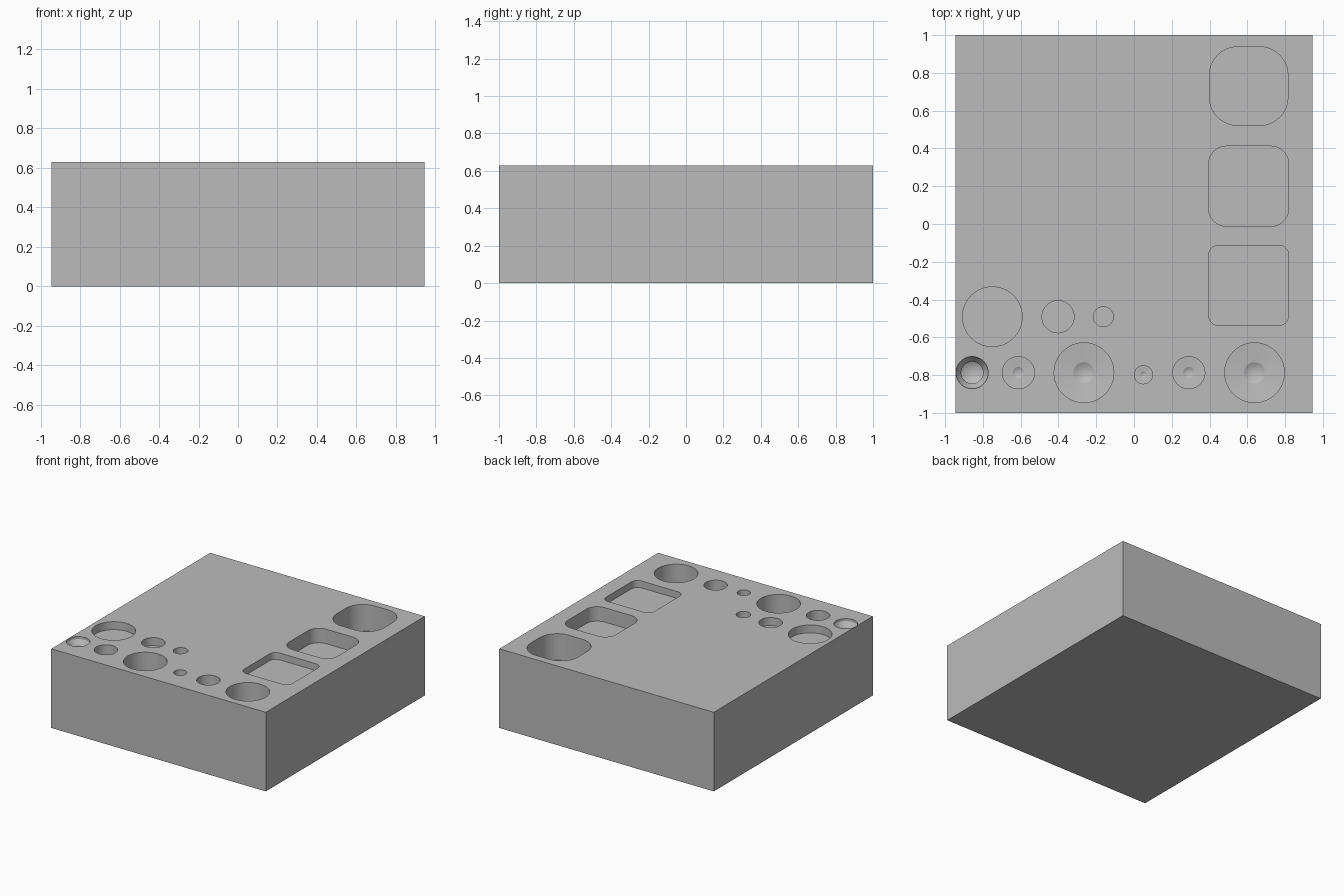
import bpy, bmesh, math

cube = bpy.data.objects.get("Cube")
if cube:
    bpy.data.objects.remove(cube, do_unlink=True)

TOP = 0.63
HALF_X, HALF_Y = 0.945, 1.0
SHALLOW, DEEP = 0.063, 0.25
ABOVE = 0.05

# One plain grey material
grey = bpy.data.materials.new("machined_grey")
grey.use_nodes = True
colour = (0.5, 0.5, 0.5, 1)
grey.diffuse_color = colour
grey.node_tree.nodes["Principled BSDF"].inputs["Base Color"].default_value = colour


def make_object(name, bm):
    bmesh.ops.recalc_face_normals(bm, faces=bm.faces)
    mesh = bpy.data.meshes.new(name)
    bm.to_mesh(mesh)
    bm.free()
    mesh.materials.append(grey)
    obj = bpy.data.objects.new(name, mesh)
    bpy.context.collection.objects.link(obj)
    return obj


def circle(radius, sides=48):
    return [(radius * math.cos(a), radius * math.sin(a))
            for a in (2 * math.pi * i / sides for i in range(sides))]


def rounded_square(half, radius, steps=10):
    points = []
    for corner in range(4):
        mid = math.pi / 4 + corner * math.pi / 2
        cx = math.copysign(half - radius, math.cos(mid))
        cy = math.copysign(half - radius, math.sin(mid))
        for i in range(steps + 1):
            a = corner * math.pi / 2 + i / steps * math.pi / 2
            points.append((cx + radius * math.cos(a), cy + radius * math.sin(a)))
    return points


def add_stack(bm, x, y, layers, tip=None):
    """Solid through stacked outlines (points, depth), with an optional point at the bottom."""
    rings = [[bm.verts.new((x + px, y + py, TOP - depth)) for px, py in pts]
             for pts, depth in layers]
    n = len(rings[0])
    bm.faces.new(rings[0])
    for upper, lower in zip(rings, rings[1:]):
        for i in range(n):
            j = (i + 1) % n
            bm.faces.new((upper[i], upper[j], lower[j], lower[i]))
    last = rings[-1]
    if tip is None:
        bm.faces.new(last)
    else:
        apex = bm.verts.new((x, y, TOP - tip))
        for i in range(n):
            bm.faces.new((last[i], last[(i + 1) % n], apex))


cuts = bmesh.new()

# Square pockets, deeper and rounder towards the back
for y, half, radius, depth in ((-0.325, 0.212, 0.053, 0.055),
                               (0.2, 0.212, 0.095, 0.115),
                               (0.73, 0.208, 0.15, 0.21)):
    outline = rounded_square(half, radius)
    add_stack(cuts, 0.607, y, [(outline, -ABOVE), (outline, depth)])

# Shallow flat-bottomed holes
for x, radius in ((-0.75, 0.158), (-0.402, 0.085), (-0.162, 0.053)):
    outline = circle(radius)
    add_stack(cuts, x, -0.491, [(outline, -ABOVE), (outline, SHALLOW)])

# Deep holes with a small drill point in the floor
for x, y, radius in ((-0.612, -0.787, 0.085), (-0.265, -0.787, 0.158),
                     (0.05, -0.798, 0.048), (0.29, -0.787, 0.085),
                     (0.638, -0.787, 0.158)):
    outline = circle(radius)
    add_stack(cuts, x, y, [(outline, -ABOVE), (outline, DEEP),
                           (circle(radius * 0.35), DEEP + radius * 0.06)],
              tip=DEEP + radius * 0.25)

# Countersunk hole
rim, bore = circle(0.085), circle(0.058)
add_stack(cuts, -0.857, -0.787, [(rim, -ABOVE), (rim, 0.02), (bore, 0.06), (bore, 0.15)],
          tip=0.185)

cutter = make_object("pocket_cutter", cuts)
cutter.hide_render = True

# Block
bm = bmesh.new()
bmesh.ops.create_cube(bm, size=1)
for v in bm.verts:
    v.co = (v.co.x * 2 * HALF_X, v.co.y * 2 * HALF_Y, (v.co.z + 0.5) * TOP)
block = make_object("machined_block", bm)

# Cut the holes, then drop the cutter
boolean = block.modifiers.new("pockets", 'BOOLEAN')
boolean.operation = 'DIFFERENCE'
boolean.solver = 'EXACT'
boolean.object = cutter
bpy.ops.object.select_all(action='DESELECT')
block.select_set(True)
bpy.context.view_layer.objects.active = block
bpy.ops.object.modifier_apply(modifier=boolean.name)
bpy.data.objects.remove(cutter, do_unlink=True)
bpy.ops.object.shade_smooth_by_angle(angle=math.radians(15))
